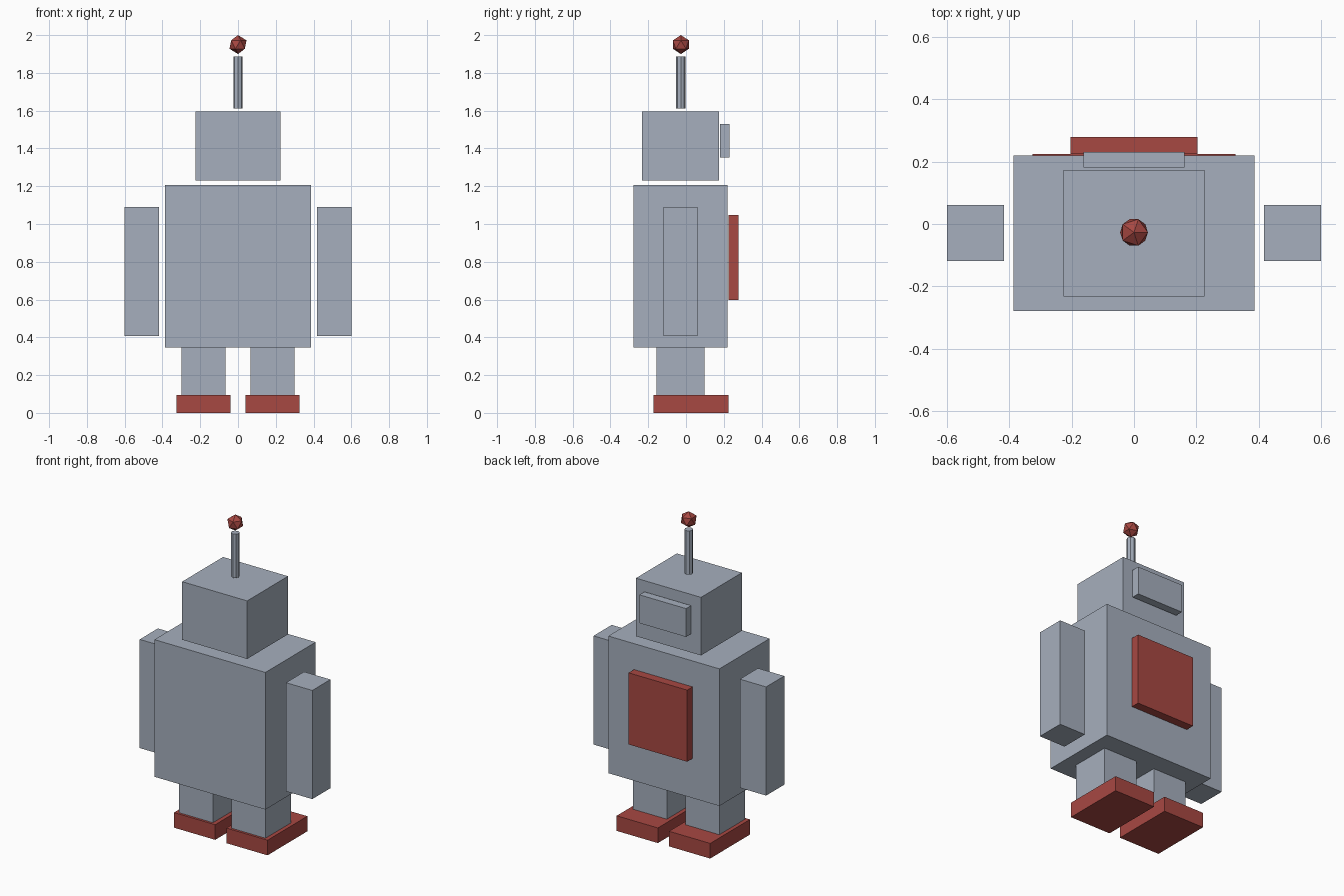
import bpy

if "Cube" in bpy.data.objects:
    bpy.data.objects.remove(bpy.data.objects["Cube"])


def make_material(name, rgb):
    mat = bpy.data.materials.new(name)
    mat.diffuse_color = (*rgb, 1.0)
    mat.use_nodes = True
    mat.node_tree.nodes["Principled BSDF"].inputs["Base Color"].default_value = mat.diffuse_color
    return mat


grey = make_material("light grey", (0.38, 0.43, 0.51))
red = make_material("brick red", (0.39, 0.065, 0.055))


def box(name, x, y, z, mat):
    """Box from (min, max) ranges on each axis."""
    ranges = (x, y, z)
    bpy.ops.mesh.primitive_cube_add(size=1, location=[(a + b) / 2 for a, b in ranges])
    ob = bpy.context.object
    ob.name = name
    ob.scale = [b - a for a, b in ranges]
    bpy.ops.object.transform_apply(location=False, rotation=False, scale=True)
    ob.data.materials.append(mat)
    return ob


def pair(name, x, y, z, mat):
    """Matching boxes on both sides of the body."""
    box("right_" + name, x, y, z, mat)
    box("left_" + name, (-x[1], -x[0]), y, z, mat)


# Limbs
pair("foot", (0.039, 0.325), (-0.171, 0.224), (0.0, 0.095), red)
pair("leg", (0.065, 0.30), (-0.156, 0.098), (0.095, 0.345), grey)
pair("arm", (0.417, 0.60), (-0.119, 0.061), (0.407, 1.09), grey)

# Torso with chest panel
box("torso", (-0.386, 0.386), (-0.279, 0.22), (0.345, 1.207), grey)
box("chest_panel", (-0.204, 0.204), (0.225, 0.279), (0.597, 1.047), red)

# Head with visor
box("head", (-0.226, 0.226), (-0.232, 0.174), (1.231, 1.596), grey)
box("visor", (-0.162, 0.162), (0.181, 0.231), (1.352, 1.53), grey)

# Antenna rod and faceted tip
bpy.ops.mesh.primitive_cylinder_add(vertices=8, radius=0.025, depth=0.275,
                                    location=(0, -0.027, 1.75))
rod = bpy.context.object
rod.name = "antenna_rod"
rod.data.materials.append(grey)

bpy.ops.mesh.primitive_ico_sphere_add(subdivisions=1, radius=0.05,
                                      location=(0, -0.027, 1.95))
tip = bpy.context.object
tip.name = "antenna_tip"
tip.data.materials.append(red)
